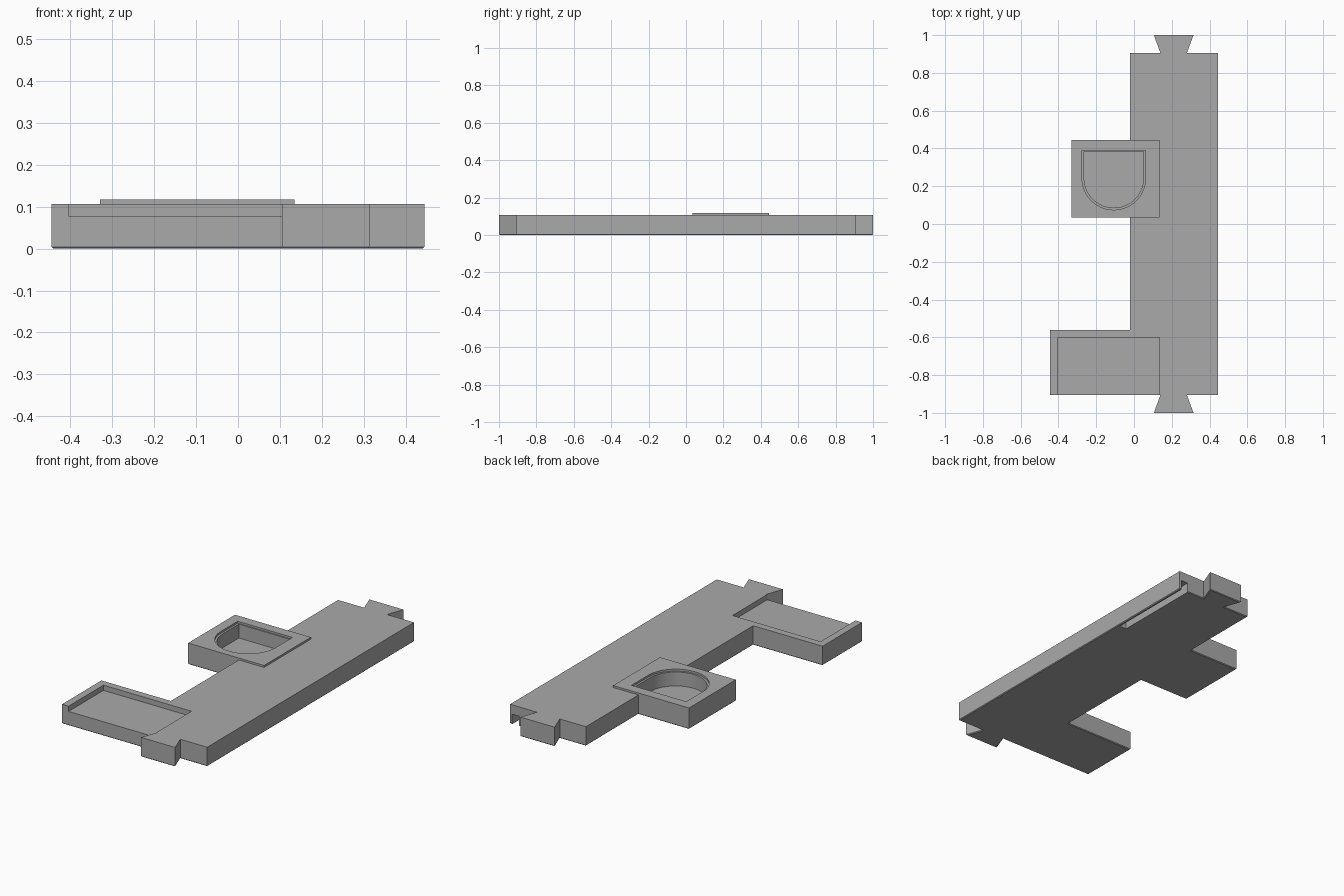
import bpy, bmesh, math

cube = bpy.data.objects.get("Cube")
if cube:
    bpy.data.objects.remove(cube, do_unlink=True)

grey = bpy.data.materials.new("plain grey")
grey.use_nodes = True
grey.diffuse_color = (0.4, 0.4, 0.4, 1)
grey.node_tree.nodes["Principled BSDF"].inputs["Base Color"].default_value = (0.4, 0.4, 0.4, 1)


def prism(name, outline, z0, z1, chamfer=0):
    """Extrude a flat outline upwards, optionally chamfering the bottom rim."""
    bm = bmesh.new()
    base = bm.faces.new([bm.verts.new((x, y, z0)) for x, y in outline])
    top = bmesh.ops.extrude_face_region(bm, geom=[base], use_keep_orig=True)["geom"]
    bmesh.ops.translate(bm, vec=(0, 0, z1 - z0),
                        verts=[g for g in top if isinstance(g, bmesh.types.BMVert)])
    bmesh.ops.recalc_face_normals(bm, faces=bm.faces)
    if chamfer:
        rim = [e for e in bm.edges if all(v.co.z < z0 + 1e-5 for v in e.verts)]
        bmesh.ops.bevel(bm, geom=rim, offset=chamfer, segments=1, affect='EDGES')
    mesh = bpy.data.meshes.new(name)
    bm.to_mesh(mesh)
    bm.free()
    mesh.materials.append(grey)
    obj = bpy.data.objects.new(name, mesh)
    bpy.context.collection.objects.link(obj)
    return obj


def rect(x0, x1, y0, y1):
    return [(x0, y0), (x1, y0), (x1, y1), (x0, y1)]


def d_shape(cx, cy, radius, y_flat, steps=32):
    arc = [(cx + radius * math.cos(a), cy + radius * math.sin(a))
           for a in (math.pi + math.pi * i / steps for i in range(steps + 1))]
    return arc + [(cx + radius, y_flat), (cx - radius, y_flat)]


def carve(obj, cutters):
    """Cut every cutter out of the part, keep the result and drop the cutters."""
    for c in cutters:
        c.hide_render = True
        mod = obj.modifiers.new(c.name, 'BOOLEAN')
        mod.operation, mod.solver, mod.object = 'DIFFERENCE', 'EXACT', c
    bpy.context.view_layer.update()
    mesh = bpy.data.meshes.new_from_object(obj.evaluated_get(bpy.context.evaluated_depsgraph_get()))
    obj.modifiers.clear()
    obj.data = mesh
    for c in cutters:
        bpy.data.objects.remove(c, do_unlink=True)


TOP = 0.107
LEFT, RIGHT = -0.02, 0.445

# Base plate with two side arms and a dovetail at each end
dovetail = [(0.14, 0.905), (0.105, 1.0), (0.315, 1.0), (0.28, 0.905)]
outline = [(-RIGHT, -0.905)]
outline += [(x, -y) for x, y in dovetail]
outline += [(RIGHT, -0.905), (RIGHT, 0.905)]
outline += dovetail[::-1]
outline += [(LEFT, 0.905), (LEFT, 0.445), (-0.33, 0.445), (-0.33, 0.035),
            (LEFT, 0.035), (LEFT, -0.56), (-RIGHT, -0.56)]
body = prism("base_plate", outline, 0, TOP, 0.004)

# Raised square collar around the D-shaped recess
collar = prism("recess_collar", rect(-0.33, 0.135, 0.035, 0.445), TOP, 0.118)
carve(collar, [prism("collar_opening", d_shape(-0.107, 0.243, 0.168, 0.39), 0.09, 0.15)])

# Deep D recess, shallow open tray and slot under one edge
carve(body, [
    prism("d_recess", d_shape(-0.107, 0.243, 0.157, 0.384), 0.03, 0.15),
    prism("tray", rect(-0.405, 0.135, -0.909, -0.60), 0.078, 0.15),
    prism("underside_slot", rect(0.39, 0.432, 0.40, 0.95), -0.05, 0.055),
])

# Smooth the curved walls, keep every corner crisp
for obj in (body, collar):
    bpy.ops.object.select_all(action='DESELECT')
    obj.select_set(True)
    bpy.context.view_layer.objects.active = obj
    bpy.ops.object.shade_smooth_by_angle(angle=math.radians(20))
